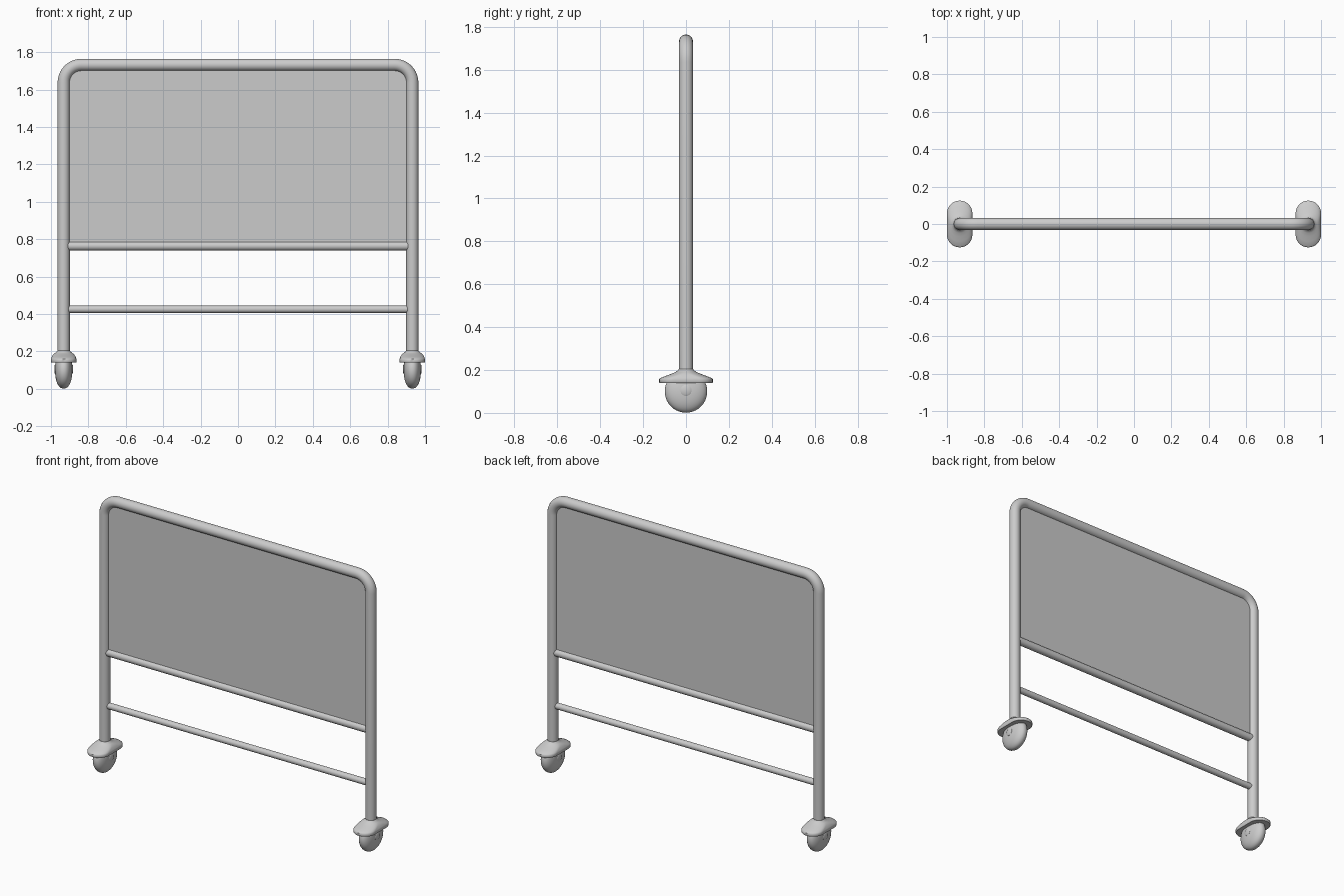
import bpy, bmesh, math
from mathutils import Vector, Matrix

if "Cube" in bpy.data.objects:
    bpy.data.objects.remove(bpy.data.objects["Cube"])


def finish(name, bm, angle=40):
    bmesh.ops.recalc_face_normals(bm, faces=bm.faces)
    me = bpy.data.meshes.new(name)
    bm.to_mesh(me)
    bm.free()
    ob = bpy.data.objects.new(name, me)
    bpy.context.collection.objects.link(ob)
    bpy.ops.object.select_all(action='DESELECT')
    ob.select_set(True)
    bpy.context.view_layer.objects.active = ob
    bpy.ops.object.shade_smooth_by_angle(angle=math.radians(angle))
    return ob


def loft(bm, rings):
    loops = [[bm.verts.new(p) for p in r] for r in rings]
    n = len(loops[0])
    for a, b in zip(loops, loops[1:]):
        for i in range(n):
            bm.faces.new((a[i], a[(i + 1) % n], b[(i + 1) % n], b[i]))
    bm.faces.new(loops[0])
    bm.faces.new(loops[-1])


def x_ring(cx, cy, cz, r, n=40):
    return [(cx, cy + r * math.cos(2 * math.pi * i / n),
             cz + r * math.sin(2 * math.pi * i / n)) for i in range(n)]


# Bent tube frame: arch path in the xz plane
LEG, TOP, BEND, R = 0.932, 1.732, 0.095, 0.0325
path = [(-LEG, 0.17)]
for sx, start in ((-1, 180), (1, 90)):
    for i in range(11):
        a = math.radians(start - 9 * i)
        path.append((sx * (LEG - BEND) + BEND * math.cos(a),
                     TOP - BEND + BEND * math.sin(a)))
path.append((LEG, 0.17))
rings = []
for i, p in enumerate(path):
    a, b = path[max(i - 1, 0)], path[min(i + 1, len(path) - 1)]
    t = Vector((b[0] - a[0], 0, b[1] - a[1])).normalized()
    if i in (0, 1, len(path) - 2, len(path) - 1):
        t = Vector((0, 0, 1 if i < 2 else -1))
    elif i in (11, 12):
        t = Vector((1, 0, 0))
    side = Vector((-t.z, 0, t.x))
    rings.append([Vector((p[0], 0, p[1])) + R * (math.cos(u) * side + Vector((0, math.sin(u), 0)))
                  for u in (2 * math.pi * k / 28 for k in range(28))])
bm = bmesh.new()
loft(bm, rings)
finish("tube_frame", bm)

# Horizontal rails
for name, z, r in (("panel_rail", 0.763, 0.024), ("lower_rail", 0.425, 0.0195)):
    bm = bmesh.new()
    loft(bm, [x_ring(x, 0, z, r, 28) for x in (-0.92, 0.92)])
    finish(name, bm)

# Board panel
bm = bmesh.new()
bmesh.ops.create_cube(bm, size=1, matrix=Matrix.Translation((0, 0, 1.245))
                      @ Matrix.Diagonal((1.82, 0.016, 0.94, 1)))
finish("board_panel", bm)


# Stadium outline for the caster covers
def stadium(cx, z, hw, hl, n=16):
    pts = []
    for s in (1, -1):
        for i in range(n + 1):
            a = math.pi * i / n
            pts.append((cx + s * hw * math.cos(a), s * (max(hl - hw, 0.001) + hw * math.sin(a)), z))
    return pts


# (z, half width, half length) from the rim up to the leg
COVER = ((0.14, 0.066, 0.123), (0.143, 0.068, 0.125), (0.158, 0.068, 0.125),
         (0.163, 0.0665, 0.119), (0.173, 0.063, 0.093), (0.183, 0.056, 0.067),
         (0.191, 0.047, 0.048), (0.197, 0.038, 0.039), (0.205, 0.0325, 0.0335))
for side, s in (("left", -1), ("right", 1)):
    cx = s * LEG
    bm = bmesh.new()
    loft(bm, [stadium(cx, *c) for c in COVER])
    finish(side + "_caster_cover", bm, 50)

    # Rounded wheel, revolved about x
    prof = []
    for i in range(1, 24):
        a = math.pi * i / 24
        prof.append((-0.046 * math.copysign(abs(math.cos(a)) ** 0.9, math.cos(a)),
                     0.099 * math.sin(a) ** 0.9))
    bm = bmesh.new()
    loft(bm, [x_ring(cx + x, 0, 0.1, r) for x, r in prof])
    finish(side + "_wheel", bm, 50)

    # Axle hub
    bm = bmesh.new()
    loft(bm, [x_ring(cx + x, 0, 0.105, r, 24) for x, r in
              ((-0.05, 0.018), (-0.046, 0.026), (0.046, 0.026), (0.05, 0.018))])
    finish(side + "_wheel_hub", bm)
